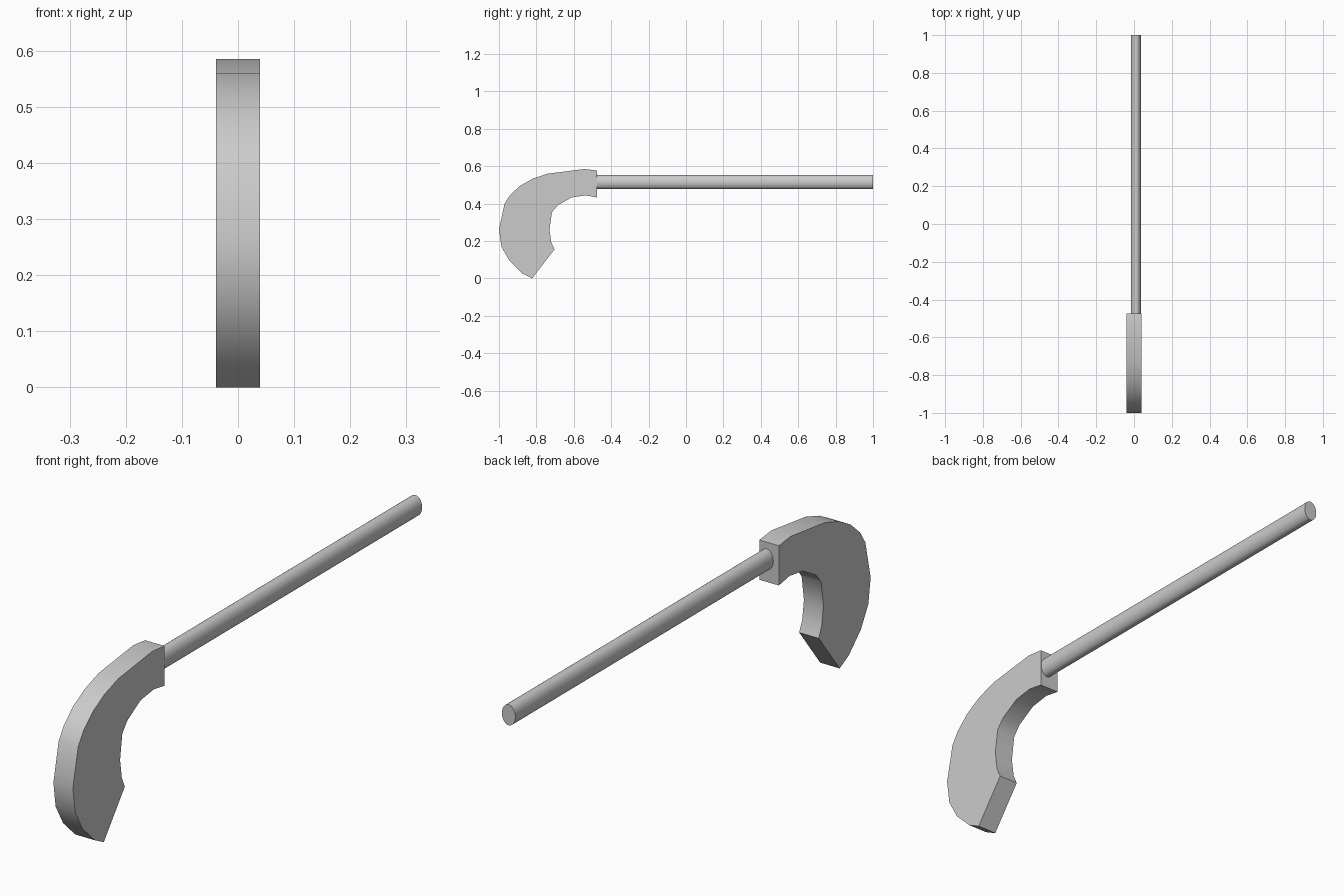
import bpy
import bmesh
import math

cube = bpy.data.objects.get("Cube")
if cube:
    bpy.data.objects.remove(cube, do_unlink=True)

# Single neutral grey
grey = bpy.data.materials.new("plain_grey")
grey.use_nodes = True
COLOUR = (0.6, 0.6, 0.6, 1.0)
grey.diffuse_color = COLOUR
grey.node_tree.nodes["Principled BSDF"].inputs["Base Color"].default_value = COLOUR


def finish(obj):
    """Give the part its colour and smooth its curved sides."""
    obj.data.materials.append(grey)
    bpy.ops.object.select_all(action="DESELECT")
    obj.select_set(True)
    bpy.context.view_layer.objects.active = obj
    bpy.ops.object.shade_smooth_by_angle(angle=math.radians(40))


def extruded_plate(name, outline, half_width):
    """Extrude a (y, z) outline across x."""
    bm = bmesh.new()
    face = bm.faces.new([bm.verts.new((-half_width, y, z)) for y, z in outline])
    side = bmesh.ops.extrude_face_region(bm, geom=[face])
    moved = [v for v in side["geom"] if isinstance(v, bmesh.types.BMVert)]
    bmesh.ops.translate(bm, vec=(2 * half_width, 0, 0), verts=moved)
    bmesh.ops.recalc_face_normals(bm, faces=bm.faces)
    mesh = bpy.data.meshes.new(name)
    bm.to_mesh(mesh)
    bm.free()
    obj = bpy.data.objects.new(name, mesh)
    bpy.context.collection.objects.link(obj)
    finish(obj)


# Hooked grip: outer curve from the rod end to the tip, then the inner curve back
outer = [(-.475, .577), (-.543, .585), (-.74, .56), (-.82, .533), (-.885, .497),
         (-.94, .447), (-.97, .4), (-1, .262), (-.987, .17), (-.944, .094),
         (-.875, .027), (-.823, 0)]
inner = [(-.703, .155), (-.72, .193), (-.73, .262), (-.717, .353), (-.687, .39),
         (-.612, .433), (-.537, .444), (-.475, .433)]
extruded_plate("curved_grip", outer + inner, 0.039)

# Straight rod with an oval section, set slightly to one side of the grip
start, end = -0.49, 1.0
bpy.ops.mesh.primitive_cylinder_add(vertices=32, radius=1, depth=end - start)
rod = bpy.context.object
rod.name = "straight_rod"
rod.scale = (0.027, 0.0375, 1)
rod.rotation_euler = (math.pi / 2, 0, 0)
rod.location = (0.01, (start + end) / 2, 0.515)
bpy.ops.object.transform_apply(location=True, rotation=True, scale=True)
finish(rod)
